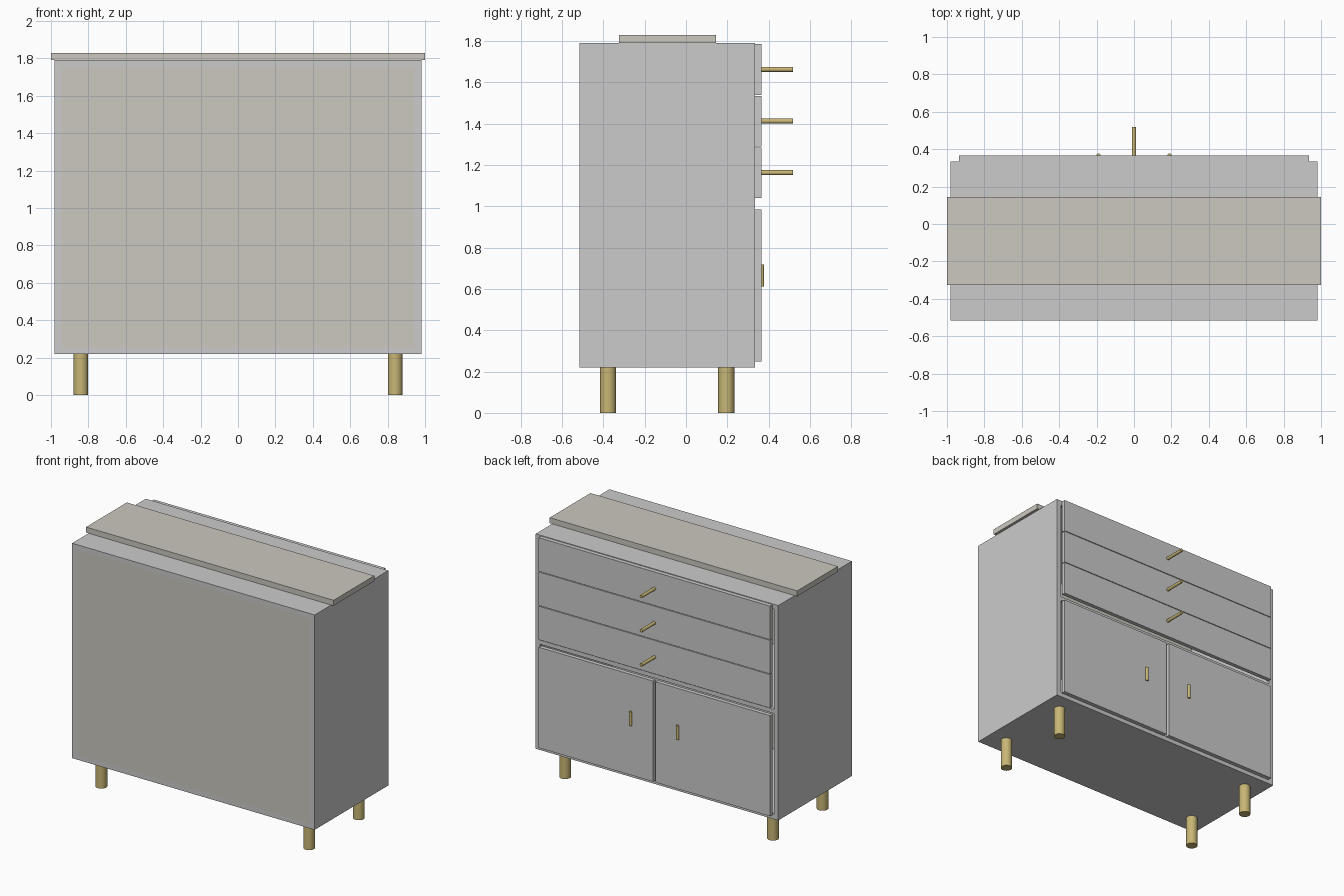
import bpy, math

if "Cube" in bpy.data.objects:
    bpy.data.objects.remove(bpy.data.objects["Cube"])

def material(name, rgb):
    m = bpy.data.materials.new(name)
    m.diffuse_color = (*rgb, 1)
    m.use_nodes = True
    m.node_tree.nodes["Principled BSDF"].inputs["Base Color"].default_value = m.diffuse_color
    return m

brass = material("brass", (0.58, 0.47, 0.18))
stone = material("stone", (0.60, 0.58, 0.53))

def box(name, x, y, z, mat=None):
    """Box from (min, max) ranges."""
    bpy.ops.mesh.primitive_cube_add(size=1, location=[sum(r) / 2 for r in (x, y, z)])
    o = bpy.context.object
    o.name = name
    o.scale = [r[1] - r[0] for r in (x, y, z)]
    bpy.ops.object.transform_apply(location=False, rotation=False, scale=True)
    if mat:
        o.data.materials.append(mat)
    return o

def rod(name, loc, r, length, sides, rot=(0, 0, 0)):
    bpy.ops.mesh.primitive_cylinder_add(vertices=sides, radius=r, depth=length,
                                        location=loc, rotation=rot)
    o = bpy.context.object
    o.name = name
    o.data.materials.append(brass)
    bpy.ops.object.shade_smooth_by_angle(angle=math.radians(40))
    return o

W, T = 0.98, 0.035            # half width, board thickness
Y0, Y1 = -0.515, 0.335        # carcass depth
Z0, Z1 = 0.22, 1.79           # carcass height
FRONT = (Y1, 0.365)           # drawer and door fronts
IN = (-W + T, W - T)

# hollow carcass
for s, side in ((-1, "left"), (1, "right")):
    box(side + "_side", sorted((s * W, s * (W - T))), (Y0, Y1), (Z0, Z1))
box("carcass_top", IN, (Y0, Y1), (Z1 - T, Z1))
box("carcass_bottom", IN, (Y0, Y1), (Z0, Z0 + T))
box("back_panel", IN, (Y0, Y0 + 0.012), (Z0 + T, Z1 - T), stone)
box("divider_shelf", IN, (Y0 + 0.012, Y1), (0.992, 1.022))

# top slab
box("top_slab", (-1, 1), (-0.325, 0.145), (Z1, 1.83), stone)

# drawers with projecting handles
for i in range(3):
    z = 1.04 + 0.25 * i
    box(f"drawer_{i + 1}", (-0.935, 0.935), FRONT, (z, z + 0.245))
    rod(f"drawer_handle_{i + 1}", (0, 0.44, z + 0.123), 0.012, 0.155, 12,
        (math.pi / 2, 0, 0))

# doors, door handles and legs
for s, side in ((-1, "left"), (1, "right")):
    box(side + "_door", sorted((s * 0.01, s * 0.935)), FRONT, (0.25, 0.985))
    rod(side + "_door_handle", (s * 0.19, 0.367, 0.665), 0.011, 0.105, 12)
    for y, end in ((-0.377, "front"), (0.195, "back")):
        rod(f"{side}_{end}_leg", (s * 0.84, y, Z0 / 2), 0.039, Z0, 24)
